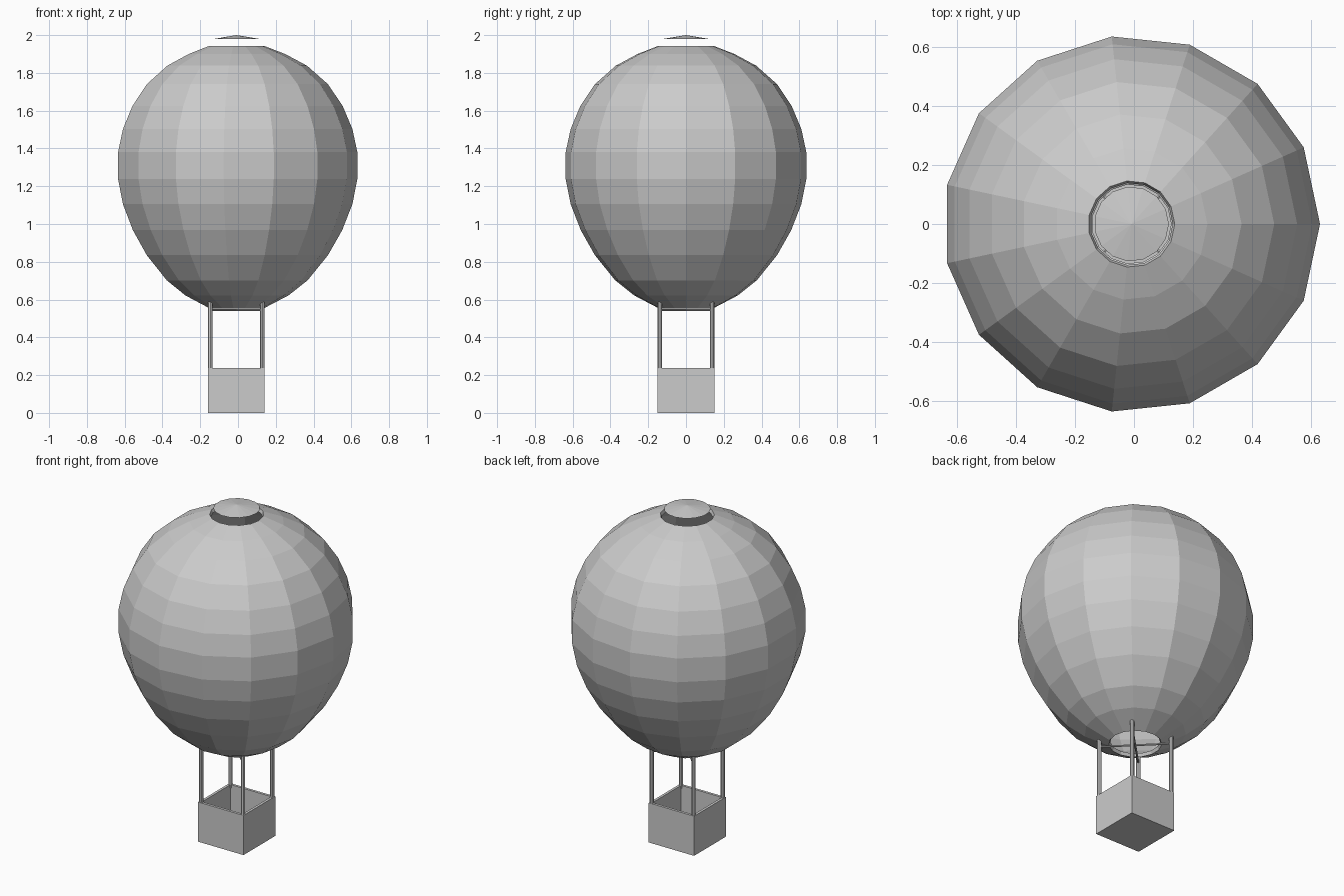
import bpy, bmesh, math
from mathutils import Vector

if "Cube" in bpy.data.objects:
    bpy.data.objects.remove(bpy.data.objects["Cube"])

CX = -0.0085   # shared axis of all parts
SIDES = 15


def finish(name, bm):
    bmesh.ops.recalc_face_normals(bm, faces=bm.faces)
    mesh = bpy.data.meshes.new(name)
    bm.to_mesh(mesh)
    bm.free()
    ob = bpy.data.objects.new(name, mesh)
    bpy.context.collection.objects.link(ob)
    return ob


def lathe(name, profile):
    """Revolve (radius, z) points; a closed profile gives a solid ring."""
    bm = bmesh.new()
    rings = []
    for r, z in profile:
        if r == 0:
            rings.append([bm.verts.new((CX, 0, z))] * SIDES)
        else:
            rings.append([bm.verts.new((CX + r * math.cos(a), r * math.sin(a), z))
                          for a in (2 * math.pi * i / SIDES for i in range(SIDES))])
    for lo, hi in zip(rings, rings[1:]):
        for i in range(SIDES):
            j = (i + 1) % SIDES
            bm.faces.new(dict.fromkeys((lo[i], lo[j], hi[j], hi[i])))
    return finish(name, bm)


def rod(name, a, b, r, sides=8):
    a, b = Vector(a), Vector(b)
    bm = bmesh.new()
    bmesh.ops.create_cone(bm, cap_ends=True, segments=sides, radius1=r, radius2=r,
                          depth=(b - a).length)
    rot = (b - a).to_track_quat('Z', 'Y')
    for v in bm.verts:
        v.co = rot @ v.co + (a + b) / 2
    return finish(name, bm)


# envelope: faceted shell, open at mouth and crown
envelope = lathe("envelope", [
    (0.144, 0.553), (0.276, 0.622), (0.377, 0.702), (0.485, 0.835), (0.56, 0.967),
    (0.614, 1.105), (0.6405, 1.238), (0.6405, 1.38), (0.614, 1.503), (0.563, 1.624),
    (0.485, 1.74), (0.374, 1.838), (0.258, 1.9), (0.147, 1.943)])
shell = envelope.modifiers.new("thickness", 'SOLIDIFY')
shell.thickness = 0.02
shell.offset = -1

# crown cap: shallow cone floating over the vent
lathe("crown_cap", [(0, 1.979), (0.127, 1.979), (0, 2.0)])

# basket: open box with inset walls
bm = bmesh.new()
bmesh.ops.create_cube(bm, size=1)
for v in bm.verts:
    v.co = (CX + v.co.x * 0.3, v.co.y * 0.3, (v.co.z + 0.5) * 0.237)
top = [f for f in bm.faces if f.calc_center_median().z > 0.23]
bmesh.ops.inset_region(bm, faces=top, thickness=0.022)
down = bmesh.ops.extrude_face_region(bm, geom=top)
bmesh.ops.delete(bm, geom=top, context='FACES')
for v in down["geom"]:
    if isinstance(v, bmesh.types.BMVert):
        v.co.z = 0.022
finish("basket", bm)

# corner posts and crossed burner rods under the mouth
P = 0.138
for sx, nx in ((-1, "left"), (1, "right")):
    for sy, ny in ((-1, "front"), (1, "back")):
        rod(f"{ny}_{nx}_post", (CX + sx * P, sy * P, 0.22), (CX + sx * P, sy * P, 0.595), 0.012)
for s in (-1, 1):
    rod("burner_crossbar", (CX - P, -s * P, 0.545), (CX + P, s * P, 0.545), 0.006, 6)
